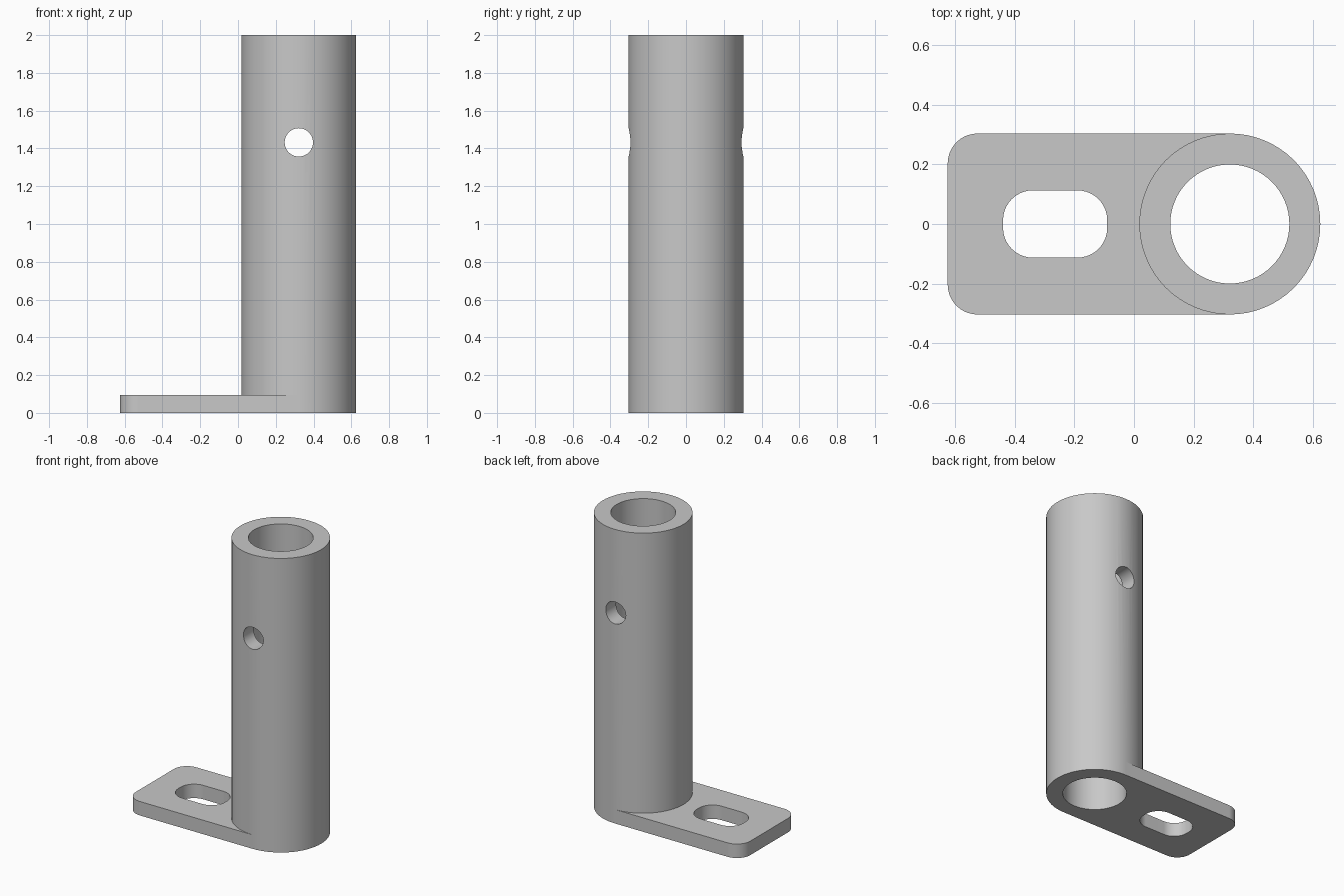
import bpy
import bmesh
from math import pi, cos, sin, radians
from mathutils import Matrix

cube = bpy.data.objects.get("Cube")
if cube:
    bpy.data.objects.remove(cube, do_unlink=True)

POST_X, POST_R, BORE_R = 0.322, 0.304, 0.2
LEFT, THICK, HEIGHT = -0.626, 0.095, 2.0
CORNER = 0.1

steel = bpy.data.materials.new("light_grey")
steel.use_nodes = True
steel.diffuse_color = (0.58, 0.58, 0.58, 1)
steel.node_tree.nodes["Principled BSDF"].inputs["Base Color"].default_value = steel.diffuse_color


def arc(cx, cy, r, start, end, steps):
    """Points along a circular arc, angles in degrees."""
    angles = [radians(start + (end - start) * i / steps) for i in range(steps + 1)]
    return [(cx + r * cos(a), cy + r * sin(a)) for a in angles]


def circle(cx, cy, r, steps):
    return arc(cx, cy, r, 0, 360, steps)[:-1]


def prism(name, outline, z0, z1, matrix=Matrix()):
    """Extrude a closed outline from z0 to z1."""
    bm = bmesh.new()
    face = bm.faces.new([bm.verts.new((x, y, z0)) for x, y in outline])
    top = bmesh.ops.extrude_face_region(bm, geom=[face])["geom"]
    bmesh.ops.translate(bm, vec=(0, 0, z1 - z0),
                        verts=[v for v in top if isinstance(v, bmesh.types.BMVert)])
    bmesh.ops.transform(bm, matrix=matrix, verts=bm.verts)
    bmesh.ops.recalc_face_normals(bm, faces=bm.faces)
    mesh = bpy.data.meshes.new(name)
    bm.to_mesh(mesh)
    bm.free()
    mesh.materials.append(steel)
    obj = bpy.data.objects.new(name, mesh)
    bpy.context.collection.objects.link(obj)
    return obj


def combine(target, tool, operation):
    """Apply a boolean and remove its tool."""
    mod = target.modifiers.new(tool.name, 'BOOLEAN')
    mod.operation = operation
    mod.solver = 'EXACT'
    mod.object = tool
    bpy.context.view_layer.objects.active = target
    bpy.ops.object.modifier_apply(modifier=mod.name)
    bpy.data.objects.remove(tool, do_unlink=True)


# Foot plate: rounded outer corners, round end beneath the post
plate = (arc(POST_X, 0, POST_R, -90, 90, 32)
         + arc(LEFT + CORNER, POST_R - CORNER, CORNER, 90, 180, 10)
         + arc(LEFT + CORNER, CORNER - POST_R, CORNER, 180, 270, 10))
bracket = prism("post_bracket", plate, 0, THICK)

# Upright post standing on the plate
combine(bracket, prism("post", circle(POST_X, 0, POST_R, 64), THICK, HEIGHT), 'UNION')

# Bore along the post
combine(bracket, prism("bore", circle(POST_X, 0, BORE_R, 64), -0.1, HEIGHT + 0.1), 'DIFFERENCE')

# Slot with rounded corners through the plate
slot = []
for cx, cy, start in ((-0.19, 0.013, 0), (-0.34, 0.013, 90),
                      (-0.34, -0.013, 180), (-0.19, -0.013, 270)):
    slot += arc(cx, cy, CORNER, start, start + 90, 10)
combine(bracket, prism("slot", slot, -0.1, THICK + 0.1), 'DIFFERENCE')

# Cross hole through both walls of the post
cross = Matrix.Translation((POST_X, 0, 1.432)) @ Matrix.Rotation(pi / 2, 4, 'X')
combine(bracket, prism("cross_hole", circle(0, 0, 0.075, 40), -0.5, 0.5, cross), 'DIFFERENCE')

# Smooth round walls, crisp edges, flat plate sides
bpy.ops.object.select_all(action='DESELECT')
bracket.select_set(True)
bpy.context.view_layer.objects.active = bracket
bpy.ops.object.shade_smooth_by_angle(angle=radians(30))
weighted = bracket.modifiers.new("even_shading", 'WEIGHTED_NORMAL')
weighted.keep_sharp = True
